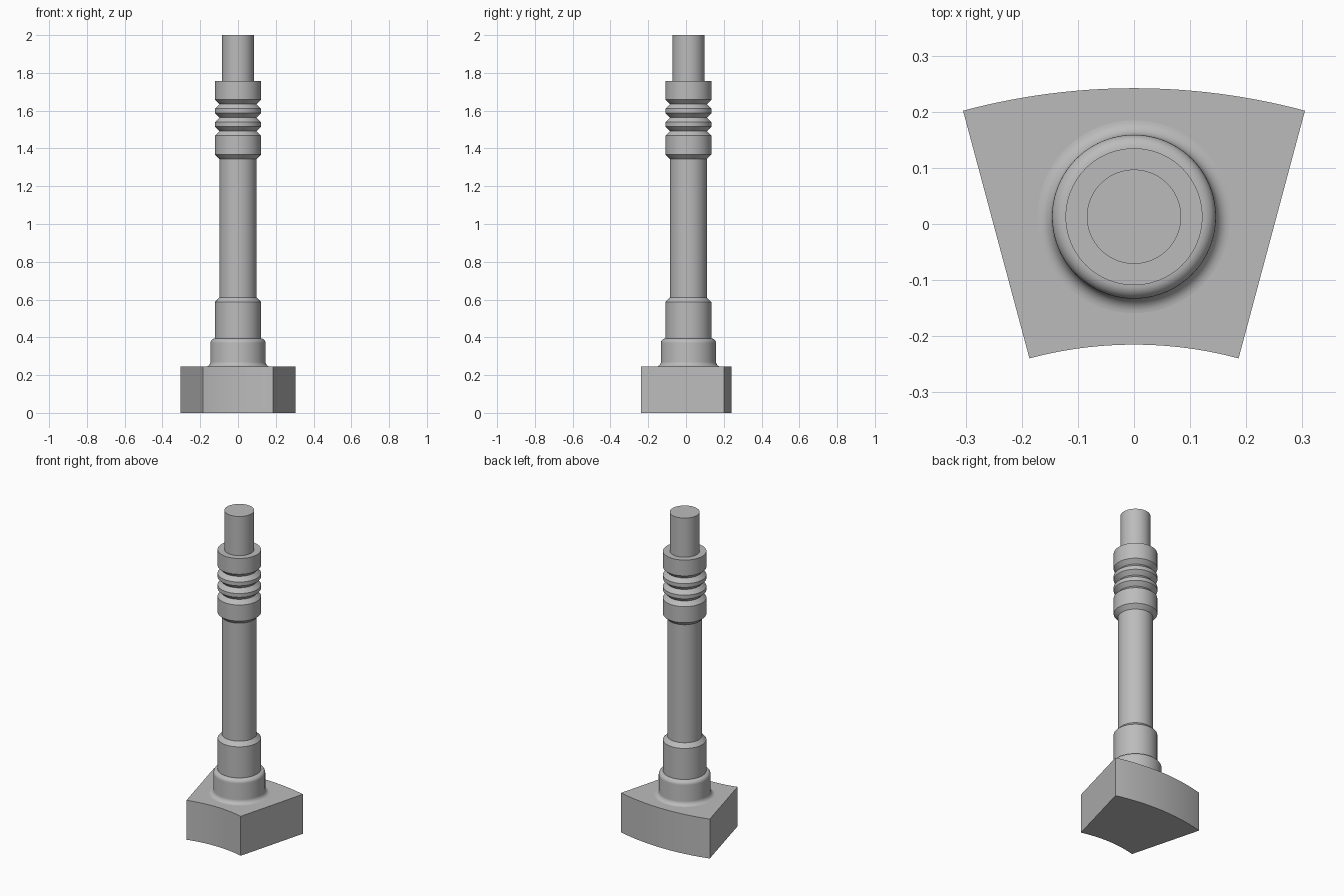
import bpy
import bmesh
from math import sin, cos, pi, radians

cube = bpy.data.objects.get("Cube")
if cube:
    bpy.data.objects.remove(cube, do_unlink=True)

grey = bpy.data.materials.new("plain grey")
grey.use_nodes = True
colour = (0.5, 0.5, 0.5, 1)
grey.diffuse_color = colour
grey.node_tree.nodes["Principled BSDF"].inputs["Base Color"].default_value = colour


def finish(name, bm):
    bmesh.ops.recalc_face_normals(bm, faces=bm.faces)
    mesh = bpy.data.meshes.new(name)
    bm.to_mesh(mesh)
    bm.free()
    mesh.materials.append(grey)
    obj = bpy.data.objects.new(name, mesh)
    bpy.context.collection.objects.link(obj)
    bpy.ops.object.select_all(action='DESELECT')
    obj.select_set(True)
    bpy.context.view_layer.objects.active = obj
    bpy.ops.object.shade_smooth_by_angle(angle=radians(30))
    return obj


def arc(cx, cy, r, start, end, steps):
    angles = [radians(start + (end - start) * i / steps) for i in range(steps + 1)]
    return [(cx + r * cos(a), cy + r * sin(a)) for a in angles]


def lathe(name, profile, y, segments=96):
    """Spin a closed (radius, height) profile about a vertical axis."""
    bm = bmesh.new()
    rings = []
    for r, z in profile:
        rings.append([bm.verts.new((r * cos(2 * pi * i / segments),
                                    y + r * sin(2 * pi * i / segments), z))
                      for i in range(segments)])
    for low, high in zip(rings, rings[1:]):
        for i in range(segments):
            j = (i + 1) % segments
            bm.faces.new((low[i], low[j], high[j], high[i]))
    bm.faces.new(rings[0])
    bm.faces.new(rings[-1])
    return finish(name, bm)


# Base: a sector of a ring, extruded upwards
base_top = 0.245
centre_y = -0.935
outline = (arc(0, centre_y, 1.177, 75, 105, 32)
           + arc(0, centre_y, 0.72, 105, 75, 32))
bm = bmesh.new()
face = bm.faces.new([bm.verts.new((x, y, 0)) for x, y in outline])
top = bmesh.ops.extrude_face_region(bm, geom=[face])["geom"]
bmesh.ops.translate(bm, vec=(0, 0, base_top),
                    verts=[v for v in top if isinstance(v, bmesh.types.BMVert)])
finish("sector_base", bm)

# Stem: filleted foot, stepped shaft, grooved collar and top pin
foot, collar, shaft, pin = 0.146, 0.122, 0.098, 0.084
fillet, rounding = 0.026, 0.024
profile = [(foot + fillet, base_top - 0.01)]
profile += arc(foot + fillet, base_top + fillet, fillet, 270, 180, 8)
profile += arc(foot - rounding, 0.394 - rounding, rounding, 0, 90, 8)
profile += [(collar, 0.587), (shaft, 0.611), (shaft, 1.344), (collar, 1.368)]
groove, pitch = 0.024, 0.0714
for i in range(3):
    z = 1.468 + i * pitch
    profile += [(collar, z), (shaft, z + groove), (collar, z + 2 * groove)]
profile += [(collar, 1.757), (pin, 1.757), (pin, 2.0)]
lathe("stem", profile, 0.013)
